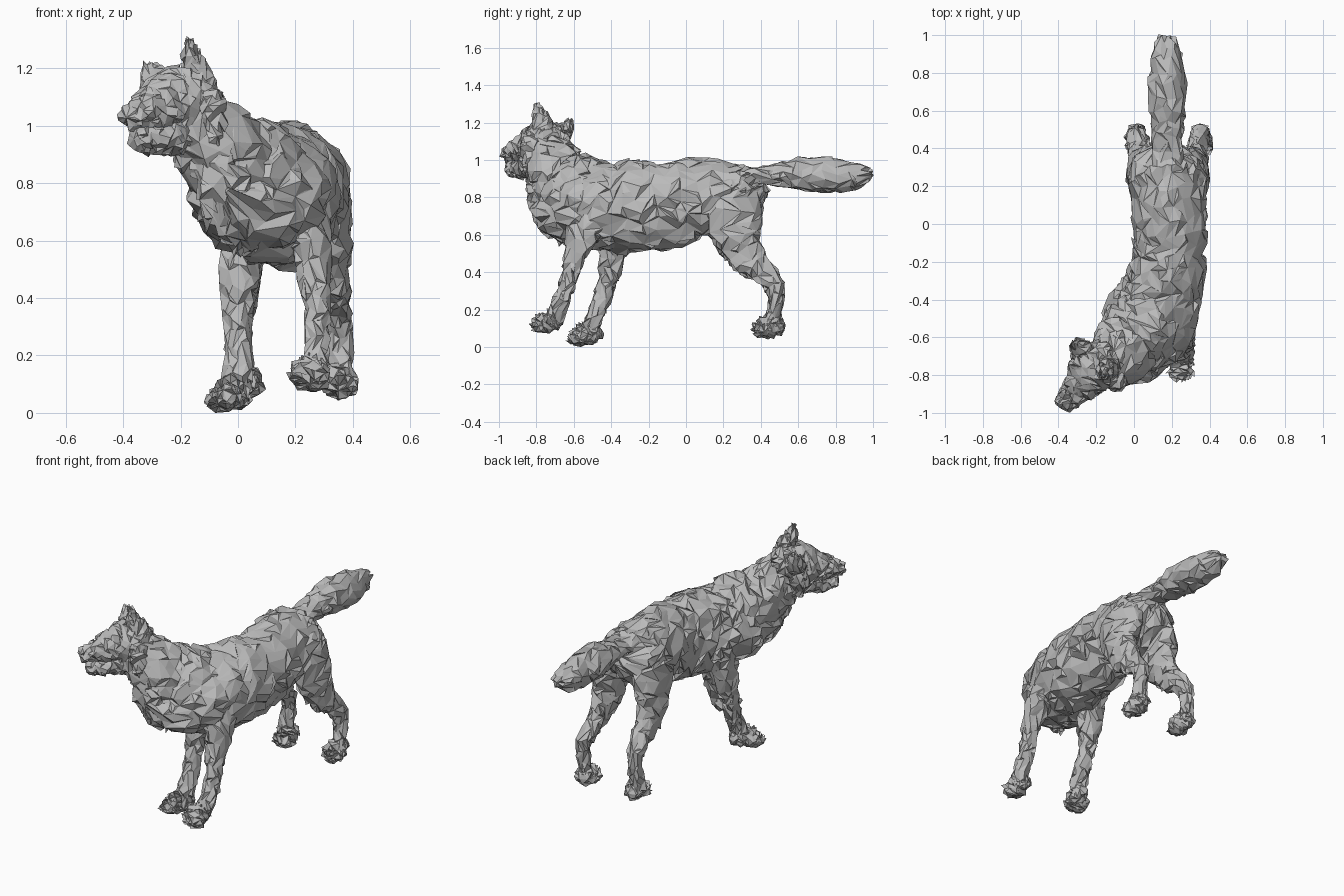
import bpy, bmesh, math, random
from mathutils import Vector

random.seed(7)
cube = bpy.data.objects.get("Cube")
if cube:
    bpy.data.objects.remove(cube, do_unlink=True)

# Single grey coat colour
coat = bpy.data.materials.new("coat_grey")
coat.use_nodes = True
GREY = (0.5, 0.5, 0.5, 1.0)
coat.diffuse_color = GREY
coat.node_tree.nodes["Principled BSDF"].inputs["Base Color"].default_value = GREY


def resample(points, step):
    """Smooth path through (x, y, z, side radius, other radius) stations."""
    out = []
    for i in range(len(points) - 1):
        a = points[max(i - 1, 0)]
        b, c = points[i], points[i + 1]
        d = points[min(i + 2, len(points) - 1)]
        count = max(1, round((Vector(c[:3]) - Vector(b[:3])).length / step))
        for k in range(count):
            t = k / count
            out.append([0.5 * (2 * q + (r - p) * t + (2 * p - 5 * q + 4 * r - s) * t * t
                               + (3 * q - p - 3 * r + s) * t ** 3)
                        for p, q, r, s in zip(a, b, c, d)])
    out.append(list(points[-1]))
    return out


def shaggy(name, points, sides, step, rough, flow, hint=(0, 0, 1), tufts=0.3):
    """Loft rings along a path, then roughen into flat, tufted facets."""
    stations = resample(points, step)
    hint, flow = Vector(hint), Vector(flow).normalized()
    bm = bmesh.new()
    rings = []
    last = len(stations) - 1
    for i, s in enumerate(stations):
        centre = Vector(s[:3])
        along = (Vector(stations[min(i + 1, last)][:3])
                 - Vector(stations[max(i - 1, 0)][:3])).normalized()
        side = along.cross(hint).normalized()
        other = side.cross(along)
        ring = []
        for k in range(sides):
            a = math.tau * (k + 0.5 * (i % 2)) / sides
            out = side * (math.cos(a) * s[3]) + other * (math.sin(a) * s[4])
            slide = along * random.uniform(-0.35, 0.35) * step
            push = out.normalized() * random.uniform(-rough, rough)
            ring.append(bm.verts.new(centre + out + push + slide))
        rings.append(ring)
        if i in (0, last):
            tip = along * (min(s[3], s[4]) * (0.35 if i else -0.35))
            cap = bm.verts.new(centre + tip)
            for k in range(sides):
                bm.faces.new((cap, ring[k], ring[(k + 1) % sides]))
    # Triangles between rings, with the diagonal picked at random
    for lower, upper in zip(rings, rings[1:]):
        for k in range(sides):
            n = (k + 1) % sides
            a, b, c, d = lower[k], lower[n], upper[n], upper[k]
            if random.random() < 0.5:
                bm.faces.new((a, b, c))
                bm.faces.new((a, c, d))
            else:
                bm.faces.new((a, b, d))
                bm.faces.new((b, c, d))
    bmesh.ops.recalc_face_normals(bm, faces=bm.faces)
    # Tufts: raise the middle of some facets and sweep it with the coat
    bm.normal_update()
    chosen = [f for f in bm.faces if random.random() < tufts]
    lift = {f: f.normal.copy() for f in chosen}
    for f in chosen:
        normal = lift[f]
        mid = f.calc_center_median()
        corners = list(f.verts)
        bm.faces.remove(f)
        apex = bm.verts.new(mid + normal * rough * random.uniform(0.3, 1.1)
                            + flow * rough * random.uniform(0.4, 1.3))
        for k in range(3):
            bm.faces.new((corners[k], corners[(k + 1) % 3], apex))
    bmesh.ops.recalc_face_normals(bm, faces=bm.faces)
    for v in bm.verts:
        v.co.z = max(v.co.z, 0.0)
    mesh = bpy.data.meshes.new(name)
    bm.to_mesh(mesh)
    bm.free()
    mesh.materials.append(coat)
    obj = bpy.data.objects.new(name, mesh)
    bpy.context.scene.collection.objects.link(obj)
    return obj


BACK, DOWN = (0, 1, -0.25), (0, 0, -1)

# Torso from rump to chest, the chest swinging to the model's right
shaggy("torso", [
    (0.18, 0.395, 0.87, 0.09, 0.07), (0.175, 0.34, 0.845, 0.165, 0.125),
    (0.175, 0.22, 0.82, 0.195, 0.175), (0.185, 0.05, 0.795, 0.185, 0.21),
    (0.19, -0.15, 0.755, 0.185, 0.235), (0.15, -0.35, 0.75, 0.21, 0.24),
    (0.08, -0.52, 0.75, 0.24, 0.215), (0.02, -0.66, 0.755, 0.205, 0.18),
    (-0.03, -0.76, 0.77, 0.12, 0.12), (-0.05, -0.81, 0.79, 0.04, 0.04)],
    22, 0.07, 0.018, BACK)

# Neck turning toward the model's right, with a ruff on the breast
shaggy("neck", [
    (0.15, -0.34, 0.82, 0.13, 0.13), (0.07, -0.50, 0.83, 0.19, 0.175),
    (-0.03, -0.63, 0.88, 0.185, 0.17), (-0.11, -0.72, 0.975, 0.15, 0.15),
    (-0.18, -0.77, 1.05, 0.115, 0.12)], 17, 0.05, 0.018, (0.5, 0.7, -0.5))
shaggy("breast_ruff", [
    (-0.08, -0.77, 0.96, 0.08, 0.07), (-0.07, -0.775, 0.87, 0.095, 0.085),
    (-0.045, -0.76, 0.77, 0.10, 0.08), (0.0, -0.72, 0.66, 0.08, 0.06),
    (0.03, -0.66, 0.60, 0.05, 0.04)],
    13, 0.055, 0.018, DOWN, hint=(0, -1, 0))

# Skull and upper muzzle, lower jaw, cheek ruffs
shaggy("head", [
    (-0.125, -0.685, 1.095, 0.08, 0.075), (-0.17, -0.735, 1.09, 0.13, 0.115),
    (-0.225, -0.79, 1.075, 0.13, 0.115), (-0.285, -0.86, 1.06, 0.09, 0.08),
    (-0.34, -0.92, 1.04, 0.058, 0.052), (-0.38, -0.965, 1.03, 0.042, 0.042)],
    14, 0.03, 0.015, (0.6, 0.7, 0), tufts=0.45)
shaggy("lower_jaw", [
    (-0.20, -0.77, 0.98, 0.10, 0.075), (-0.26, -0.84, 0.965, 0.075, 0.065),
    (-0.31, -0.90, 0.955, 0.055, 0.05), (-0.355, -0.95, 0.955, 0.034, 0.034)],
    10, 0.025, 0.013, (0.6, 0.7, -0.3), tufts=0.45)
for name, x, y in (("left_cheek_ruff", -0.095, -0.83), ("right_cheek_ruff", -0.285, -0.70)):
    shaggy(name, [(x, y, 1.12, 0.035, 0.035), (x, y, 1.04, 0.055, 0.055),
                  (x + 0.02, y, 0.94, 0.03, 0.03)],
           9, 0.03, 0.015, DOWN, hint=(0, -1, 0))

# Ears
shaggy("left_ear", [
    (-0.14, -0.755, 1.14, 0.06, 0.06), (-0.15, -0.77, 1.20, 0.05, 0.055),
    (-0.165, -0.785, 1.25, 0.032, 0.04), (-0.17, -0.80, 1.30, 0.008, 0.01)],
    9, 0.03, 0.01, (0, 0.3, 1), hint=(0, -1, 0))
shaggy("right_ear", [
    (-0.25, -0.69, 1.11, 0.06, 0.05), (-0.28, -0.655, 1.15, 0.058, 0.045),
    (-0.30, -0.635, 1.18, 0.042, 0.035), (-0.315, -0.625, 1.21, 0.015, 0.015)],
    9, 0.03, 0.01, (0, 0.3, 1), hint=(0, -1, 0))

# Bushy tail held straight back
shaggy("tail", [
    (0.18, 0.32, 0.91, 0.08, 0.055), (0.18, 0.45, 0.92, 0.08, 0.05),
    (0.175, 0.55, 0.925, 0.09, 0.075), (0.175, 0.67, 0.925, 0.10, 0.095),
    (0.18, 0.80, 0.92, 0.095, 0.09), (0.175, 0.92, 0.915, 0.075, 0.07),
    (0.175, 0.985, 0.925, 0.045, 0.03)], 12, 0.06, 0.012, (0, 1, 0), tufts=0.2)

# Legs: path down to the ankle, then paw position (x, y, z) and sideways turn
hind = [(0.28, 0.245, 0.87, 0.07, 0.11), (0.30, 0.25, 0.78, 0.09, 0.15),
        (0.32, 0.26, 0.65, 0.08, 0.15), (0.33, 0.31, 0.51, 0.062, 0.105),
        (0.34, 0.405, 0.405, 0.05, 0.068), (0.35, 0.475, 0.33, 0.04, 0.05),
        (0.355, 0.475, 0.22, 0.038, 0.038), (0.36, 0.46, 0.12, 0.048, 0.045)]
hind_right = [(0.36 - x, *rest) for x, *rest in hind]
legs = {
    "front_left": ([(0.22, -0.50, 0.70, 0.09, 0.12), (0.26, -0.565, 0.57, 0.07, 0.08),
                    (0.27, -0.605, 0.45, 0.055, 0.05), (0.275, -0.645, 0.30, 0.045, 0.04),
                    (0.27, -0.69, 0.20, 0.045, 0.045), (0.26, -0.72, 0.12, 0.05, 0.045)],
                   (0.25, -0.73, 0.07), 0.0),
    "front_right": ([(0.03, -0.36, 0.68, 0.09, 0.12), (0.01, -0.38, 0.55, 0.08, 0.08),
                     (0.0, -0.405, 0.42, 0.055, 0.06), (-0.005, -0.44, 0.28, 0.045, 0.045),
                     (0.0, -0.485, 0.17, 0.048, 0.045), (-0.01, -0.51, 0.08, 0.05, 0.045)],
                    (-0.02, -0.53, 0.0), -0.04),
    "hind_left": (hind, (0.35, 0.455, 0.045), 0.0),
    "hind_right": (hind_right, (0.02, 0.455, 0.045), 0.0),
}
for name, (path, (x, y, z), turn) in legs.items():
    shaggy(name + "_leg", path, 10, 0.055, 0.012, DOWN, hint=(0, -1, 0))
    shaggy(name + "_paw", [
        (x - turn, y + 0.065, z + 0.07, 0.035, 0.035),
        (x, y, z + 0.065, 0.06, 0.055),
        (x + turn, y - 0.055, z + 0.045, 0.065, 0.04),
        (x + 1.2 * turn, y - 0.08, z + 0.035, 0.04, 0.022)],
        10, 0.022, 0.015, (0, -0.4, 0.3), tufts=0.5)
